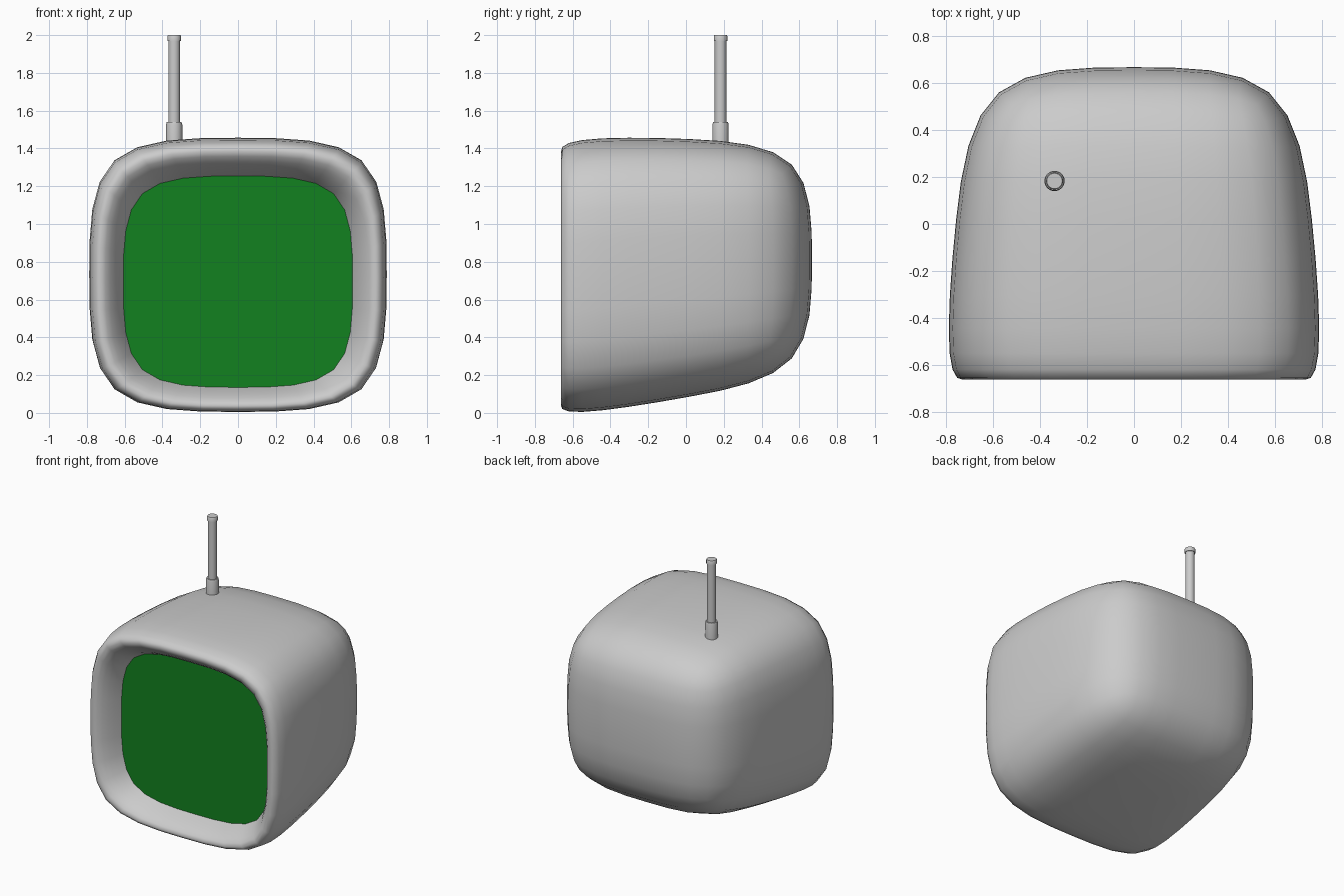
import bpy, bmesh, math

if "Cube" in bpy.data.objects:
    bpy.data.objects.remove(bpy.data.objects["Cube"])


def finish(name, bm, angle=None, levels=0):
    bmesh.ops.recalc_face_normals(bm, faces=bm.faces[:])
    me = bpy.data.meshes.new(name)
    bm.to_mesh(me)
    bm.free()
    ob = bpy.data.objects.new(name, me)
    bpy.context.collection.objects.link(ob)
    for p in me.polygons:
        p.use_smooth = True
    if levels:
        m = ob.modifiers.new("smooth", 'SUBSURF')
        m.levels = m.render_levels = levels
    if angle:
        bpy.context.view_layer.objects.active = ob
        ob.select_set(True)
        bpy.ops.object.shade_smooth_by_angle(angle=math.radians(angle))
        ob.select_set(False)
    return ob


def ring(bm, y, x, z0, z1):
    """Eight-point square loop facing along y."""
    zm = (z0 + z1) / 2
    pts = [(0, z0), (x, z0), (x, zm), (x, z1), (0, z1), (-x, z1), (-x, zm), (-x, z0)]
    return [bm.verts.new((px, y, pz)) for px, pz in pts]


def cap(bm, r):
    """Close a loop with four quads around a centre point."""
    c = bm.verts.new((0, r[0].co.y, r[2].co.z))
    for i in (0, 2, 4, 6):
        bm.faces.new((c, r[i], r[i + 1], r[(i + 2) % 8]))


def bridge(bm, a, b):
    n = len(a)
    for i in range(n):
        j = (i + 1) % n
        bm.faces.new((a[i], a[j], b[j], b[i]))


# Casing: smooth cage from the back, round the front lip, into the recess
bm = bmesh.new()
sections = [  # y, half width, bottom, top
    (0.667, 0.67, 0.21, 1.405),
    (0.025, 0.765, 0.083, 1.458),
    (-0.66, 0.81, -0.028, 1.462),
    (-0.685, 0.70, 0.06, 1.36),
    (-0.50, 0.60, 0.14, 1.245),
    (-0.40, 0.58, 0.16, 1.225),
]
rings = [ring(bm, *s) for s in sections]
for a, b in zip(rings, rings[1:]):
    bridge(bm, a, b)
cap(bm, rings[0])
cap(bm, rings[-1])
finish("casing", bm, levels=2)

# Green screen set into the recess
bm = bmesh.new()
cap(bm, ring(bm, -0.50, 0.615, 0.127, 1.258))
screen = finish("screen", bm, levels=2)
screen.modifiers[0].boundary_smooth = 'ALL'
green = bpy.data.materials.new("screen_green")
green.diffuse_color = (0.006, 0.22, 0.014, 1)
green.use_nodes = True
green.node_tree.nodes["Principled BSDF"].inputs["Base Color"].default_value = green.diffuse_color
screen.data.materials.append(green)
# face the screen forwards
if screen.data.polygons[0].normal.y > 0:
    screen.data.flip_normals()

# Antenna: turned profile with socket, rod and tip
bm = bmesh.new()
profile = [(0.043, 1.40), (0.043, 1.525), (0.039, 1.54), (0.031, 1.54),
           (0.031, 1.968), (0.036, 1.968), (0.036, 1.995), (0.033, 2.0)]
N = 24
loops = [[bm.verts.new((-0.338 + r * math.cos(2 * math.pi * i / N),
                        0.183 + r * math.sin(2 * math.pi * i / N), z))
          for i in range(N)] for r, z in profile]
for a, b in zip(loops, loops[1:]):
    bridge(bm, a, b)
bm.faces.new(loops[0])
bm.faces.new(loops[-1])
finish("antenna", bm, angle=35)
